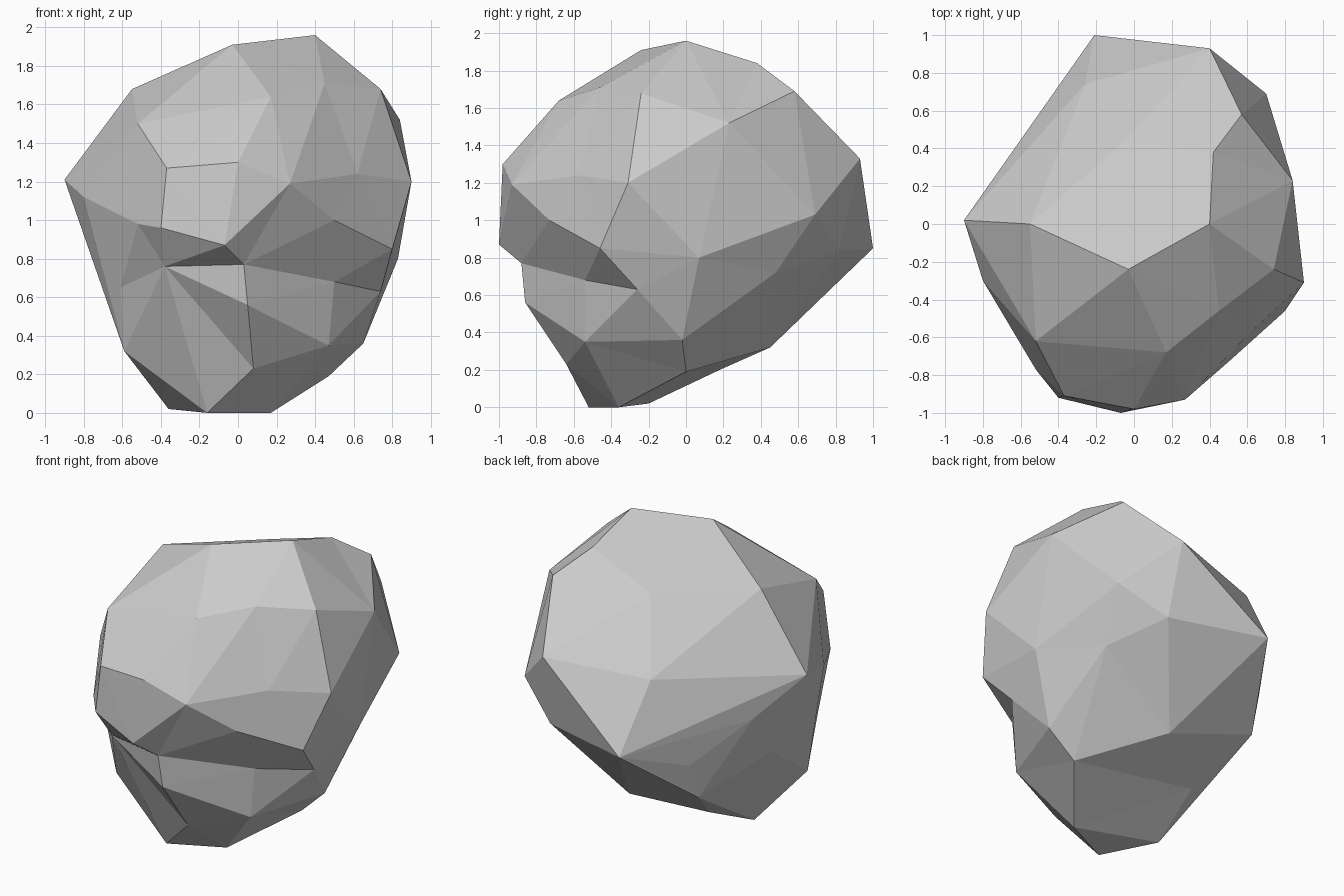
import bpy, bmesh
from mathutils import Vector

if "Cube" in bpy.data.objects:
    bpy.data.objects.remove(bpy.data.objects["Cube"])

# Landmarks of the faceted boulder, bottom to top
landmarks = [
    # base and lower edge
    (-.16, -.52, 0), (.17, -.36, 0), (-.36, -.2, .02), (.47, 0, .19), (.1, .45, .32),
    (-.3, .18, .2), (-.59, -.43, .32), (.08, -.64, .23), (.47, -.54, .35), (.65, -.02, .36),
    # lower belt with the front hollows
    (.62, .48, .72), (.05, -.86, .56), (-.38, -.78, .76), (.03, -.88, .77), (.5, -.54, .68),
    (.74, -.26, .63), (.83, .07, .8), (-.61, -.5, .65), (-.7, .1, .68), (-.46, .62, .72),
    (-.47, .54, .48), (.42, .82, .84),
    # middle belt with the front ledge
    (.8, -.46, .85), (.5, -.73, 1), (-.07, -1, .87), (-.52, -.77, .98), (-.8, -.3, 1.12),
    (-.21, 1, .85), (.7, .69, 1.03), (.9, -.31, 1.2), (.27, -.93, 1.19), (-.4, -.92, .96),
    (-.7, .3, .97), (-.9, .02, 1.21),
    # shoulders
    (-.37, -.91, 1.27), (0, -.98, 1.3), (.62, -.57, 1.24), (.4, .93, 1.33), (.84, .23, 1.52),
    (-.26, .74, 1.28), (-.52, -.62, 1.5),
    # crown
    (.74, -.24, 1.68), (.57, .58, 1.69), (.4, 0, 1.96), (-.03, -.24, 1.91), (.17, -.68, 1.64),
    (.45, -.46, 1.71), (-.55, 0, 1.68), (-.05, .44, 1.68), (.42, .38, 1.84),
]

# Wrap a skin over the landmark directions, then pull it onto the landmarks
centre = Vector((0, -.03, .95))
bm = bmesh.new()
target = {}
for p in landmarks:
    v = bm.verts.new((Vector(p) - centre).normalized())
    target[v] = Vector(p)
bmesh.ops.convex_hull(bm, input=list(bm.verts))
bmesh.ops.triangulate(bm, faces=list(bm.faces))
for v in bm.verts:
    if v in target:
        v.co = target[v]
bmesh.ops.delete(bm, geom=[v for v in bm.verts if not v.link_faces], context='VERTS')

# Turn diagonals so the upper and rear skin stays full rather than creased inward
for _ in range(3):
    bm.normal_update()
    for e in list(bm.edges):
        if not e.is_valid or len(e.link_faces) != 2:
            continue
        mid = (e.verts[0].co + e.verts[1].co) / 2
        if mid.y < -.3 and mid.z < 1.2:
            continue
        tips = [next(v for v in f.verts if v not in e.verts) for f in e.link_faces]
        f0, f1 = e.link_faces
        out = (f0.normal + f1.normal).normalized()
        if out.dot(mid - centre) < 0:
            out = -out
        # the turned edge must cross the old one and lie further out
        a, b = e.verts[0].co, e.verts[1].co
        c, d = tips[0].co, tips[1].co
        side_a = (d - c).cross(a - c).dot(out)
        side_b = (d - c).cross(b - c).dot(out)
        rise = ((c + d) / 2 - mid).dot(out)
        if side_a * side_b < -.004 and rise > .02 and not bm.edges.get(tips):
            bmesh.utils.edge_rotate(e, True)
            bm.normal_update()
bmesh.ops.recalc_face_normals(bm, faces=list(bm.faces))

mesh = bpy.data.meshes.new("boulder")
bm.to_mesh(mesh)
bm.free()
bpy.context.collection.objects.link(bpy.data.objects.new("boulder", mesh))
